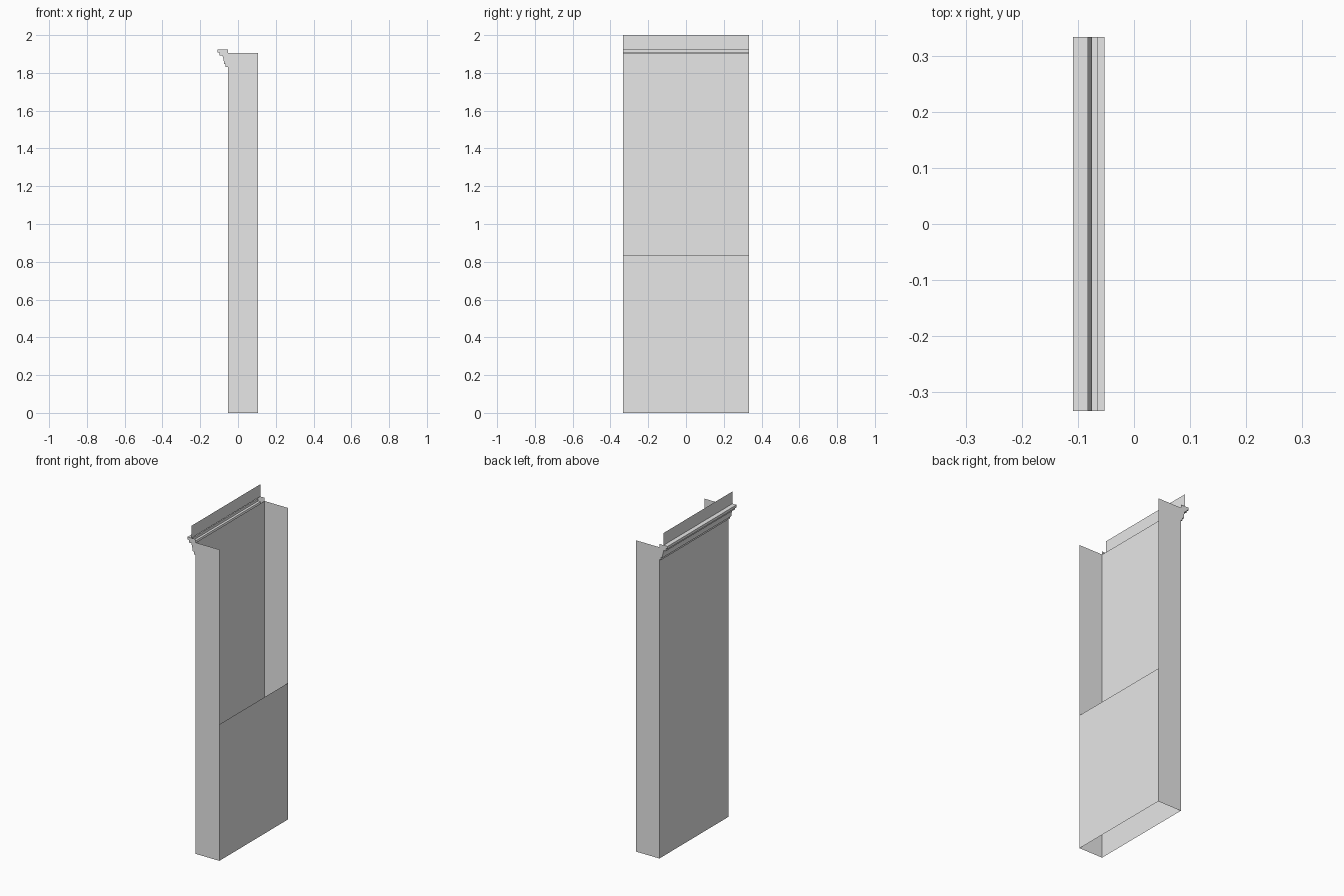
import bpy

cube = bpy.data.objects.get("Cube")
if cube:
    bpy.data.objects.remove(cube, do_unlink=True)

BACK, FRONT = -0.053, 0.107   # wall planes in x
HALF = 0.333                  # half width in y
WALL_TOP, PANEL_TOP, LEDGE, TOP = 1.905, 0.835, 1.925, 2.0
SHEET_X = -0.082

grey = bpy.data.materials.new("plain_grey")
grey.use_nodes = True
colour = (0.8, 0.8, 0.8, 1)
grey.diffuse_color = colour
grey.node_tree.nodes["Principled BSDF"].inputs["Base Color"].default_value = colour


def add_mesh(name, verts, faces):
    mesh = bpy.data.meshes.new(name)
    mesh.from_pydata(verts, [], faces)
    mesh.materials.append(grey)
    obj = bpy.data.objects.new(name, mesh)
    bpy.context.collection.objects.link(obj)
    return obj


def sweep(name, profile):
    """Extrude an x-z profile along the full width."""
    n = len(profile)
    verts = [(x, y, z) for y in (-HALF, HALF) for x, z in profile]
    faces = [(i, i + 1, n + i + 1, n + i) for i in range(n - 1)]
    return add_mesh(name, verts, faces)


def end_sheet(name, outline, y):
    """Flat x-z outline at one end."""
    return add_mesh(name, [(x, y, z) for x, z in outline], [tuple(range(len(outline)))])


# Thin open casing: tall rear wall, low front panel
sweep("rear_wall", [(BACK, WALL_TOP), (BACK, 0)])
sweep("low_panel", [(FRONT, 0), (FRONT, PANEL_TOP)])

# Stepped cornice, open behind, with an upright sheet on its ledge
cornice = [(SHEET_X, LEDGE), (-0.109, LEDGE), (-0.109, 1.909), (-0.097, 1.909),
           (-0.097, 1.893), (-0.082, 1.893), (-0.075, 1.862), (-0.075, 1.847),
           (-0.065, 1.847), (-0.065, 1.83), (BACK, 1.83)]
sweep("cornice", cornice)
sweep("upright_sheet", [(SHEET_X, LEDGE), (SHEET_X, TOP)])

# Side walls and cornice end caps
side = [(BACK, 0), (FRONT, 0), (FRONT, WALL_TOP), (BACK, WALL_TOP)]
for label, y in (("right", -HALF), ("left", HALF)):
    end_sheet(label + "_side_wall", side, y)
    end_sheet(label + "_cornice_cap", cornice + [(BACK, LEDGE)], y)
